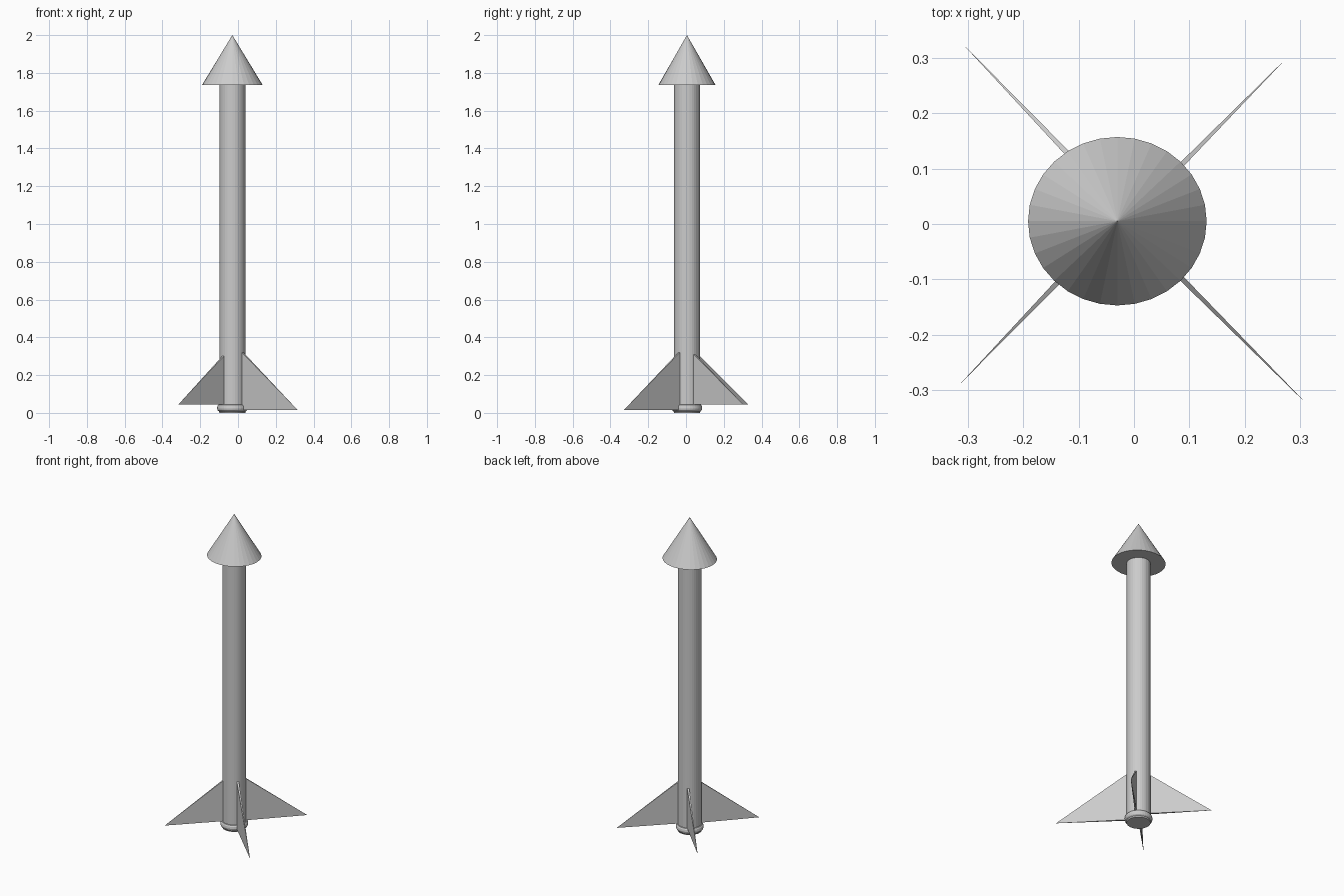
import bpy, bmesh, math
from mathutils import Vector

if "Cube" in bpy.data.objects:
    bpy.data.objects.remove(bpy.data.objects["Cube"])

CX, CY, SIDES = -0.03, 0.005, 32


def finish(name, bm):
    bmesh.ops.recalc_face_normals(bm, faces=bm.faces)
    me = bpy.data.meshes.new(name)
    bm.to_mesh(me)
    bm.free()
    ob = bpy.data.objects.new(name, me)
    bpy.context.collection.objects.link(ob)
    return ob


def lathe(name, profile, sy=1.0):
    """Closed solid of revolution from (radius, z) pairs; sy squashes it in y."""
    bm = bmesh.new()
    rings = []
    for r, z in profile:
        count = SIDES if r > 0 else 1
        rings.append([bm.verts.new((CX + r * math.cos(math.tau * i / SIDES),
                                    CY + sy * r * math.sin(math.tau * i / SIDES), z))
                      for i in range(count)])
    for a, b in zip(rings, rings[1:]):
        for i in range(SIDES):
            j = (i + 1) % SIDES
            if len(b) == 1:
                bm.faces.new((a[i], a[j], b[0]))
            else:
                bm.faces.new((a[i], a[j], b[j], b[i]))
    for ring in (rings[0], rings[-1]):
        if len(ring) > 1:
            bm.faces.new(ring)
    return finish(name, bm)


def fin(name, tip, root, z_low, z_top, half=0.006):
    """Triangular wedge, thick at the root and sharp at the tip."""
    tip, root = Vector(tip), Vector(root)
    d = (tip - root).normalized()
    n = Vector((-d.y, d.x)) * half
    bm = bmesh.new()
    t = bm.verts.new((tip.x, tip.y, z_low))
    sides = []
    for s in (1, -1):
        p = root + n * s
        sides.append((bm.verts.new((p.x, p.y, z_low)), bm.verts.new((p.x, p.y, z_top))))
    (a0, a1), (b0, b1) = sides
    for f in ((t, a0, a1), (t, b1, b0), (t, b0, a0), (t, a1, b1), (a0, b0, b1, a1)):
        bm.faces.new(f)
    return finish(name, bm)


# Long tube and overhanging nose cone
lathe("body_tube", [(0.069, 0.02), (0.069, 1.74)])
lathe("nose_cone", [(0.161, 1.735), (0, 2.0)], sy=0.943)

# Rounded nozzle lip at the foot
lathe("nozzle_ring", [(0.069, 0), (0.071, 0.008), (0.078, 0.014), (0.081, 0.024),
                      (0.079, 0.036), (0.074, 0.043), (0.066, 0.045)])

# Four fins, slightly uneven in reach and height
fin("fin_front_left", (-0.315, -0.29), (-0.075, -0.04), 0.045, 0.305)
fin("fin_front_right", (0.315, -0.328), (0.02, -0.032), 0.016, 0.325)
fin("fin_back_right", (0.278, 0.302), (0.02, 0.04), 0.045, 0.315)
fin("fin_back_left", (-0.312, 0.328), (-0.065, 0.07), 0.045, 0.30)
